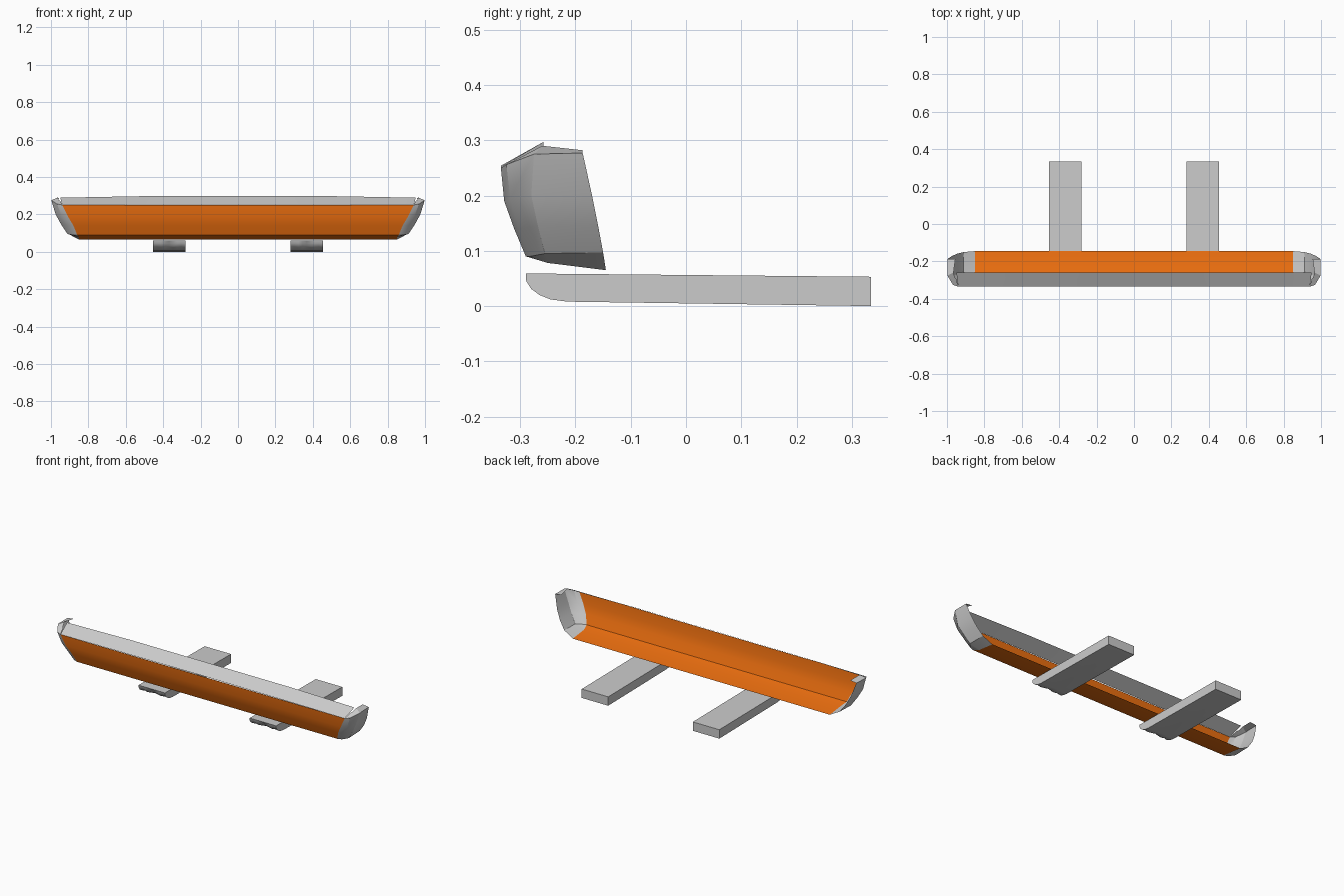
import bpy, bmesh, math

if "Cube" in bpy.data.objects:
    bpy.data.objects.remove(bpy.data.objects["Cube"])

orange = bpy.data.materials.new("orange_paint")
orange.diffuse_color = (0.85, 0.16, 0.005, 1)
orange.use_nodes = True
orange.node_tree.nodes["Principled BSDF"].inputs["Base Color"].default_value = orange.diffuse_color


def make(name, verts, faces, mat=None, angle=25):
    me = bpy.data.meshes.new(name)
    me.from_pydata(verts, [], faces)
    bm = bmesh.new()
    bm.from_mesh(me)
    bmesh.ops.remove_doubles(bm, verts=bm.verts, dist=1e-5)
    bmesh.ops.recalc_face_normals(bm, faces=bm.faces)
    bm.to_mesh(me)
    bm.free()
    ob = bpy.data.objects.new(name, me)
    bpy.context.collection.objects.link(ob)
    if mat:
        me.materials.append(mat)
    bpy.ops.object.select_all(action='DESELECT')
    ob.select_set(True)
    bpy.context.view_layer.objects.active = ob
    bpy.ops.object.shade_smooth_by_angle(angle=math.radians(angle))
    return ob


def loft(name, rows, mat=None, angle=25):
    n = len(rows[0])
    verts = [p for r in rows for p in r]
    faces = [(i*n+j, i*n+j+1, (i+1)*n+j+1, (i+1)*n+j)
             for i in range(len(rows)-1) for j in range(n-1)]
    return make(name, verts, faces, mat, angle)


def flip(rows, s):
    return [[(s*x, y, z) for x, y, z in r] for r in rows]


# orange blade: curved front sheet folding into the bottom lip (half width, y, z)
section = [(0.94, -0.335, 0.25), (0.91, -0.329, 0.19), (0.88, -0.311, 0.14),
           (0.86, -0.29, 0.09), (0.85, -0.25, 0.078), (0.85, -0.145, 0.065)]
loft("blade", [[(-x, y, z), (x, y, z)] for x, y, z in section], orange)

# grey top flap leaning back from the blade's upper edge
xs = [-1, -0.55, 0, 0.55, 1]
loft("top_flap", [
    [(0.94*t, -0.335, 0.25 + 0.004*(1-abs(t))) for t in xs],
    [(0.95*t, -0.258, 0.289 if abs(t) == 1 else 0.297) for t in xs]])

# wrap-around end caps: rows from bottom to top, points from front to rear
cap_rows = [
    [(0.86, -0.29, 0.09), (0.855, -0.27, 0.084), (0.85, -0.25, 0.078), (0.85, -0.145, 0.065)],
    [(0.86, -0.29, 0.09), (0.885, -0.282, 0.09), (0.912, -0.255, 0.095), (0.91, -0.15, 0.097)],
    [(0.88, -0.311, 0.14), (0.91, -0.302, 0.14), (0.945, -0.268, 0.145), (0.945, -0.159, 0.145)],
    [(0.91, -0.329, 0.19), (0.945, -0.318, 0.195), (0.975, -0.28, 0.2), (0.972, -0.17, 0.2)],
    [(0.94, -0.335, 0.25), (0.968, -0.325, 0.256), (0.998, -0.275, 0.275), (0.996, -0.187, 0.277)],
    [(0.95, -0.295, 0.271), (0.958, -0.285, 0.276), (0.965, -0.26, 0.29), (0.955, -0.187, 0.282)],
]
for s, side in ((1, "right"), (-1, "left")):
    loft("end_cap_" + side, flip(cap_rows, s), angle=30)

# skids with rounded, lobed noses
nose = [(-0.29, 0.059), (-0.289, 0.045), (-0.28, 0.031), (-0.265, 0.02),
        (-0.245, 0.012), (-0.215, 0.008)]
profile = nose + [(0.335, 0.0), (0.335, 0.053)]
for s, side in ((1, "right"), (-1, "left")):
    verts, faces = [], []
    n, steps = len(profile), 8
    for i in range(steps + 1):
        t = i / steps
        x = s * (0.28 + 0.175 * t)
        dip = 0.012 * math.cos(2 * math.pi * t) ** 2 * (0 < t < 1)
        for j, (y, z) in enumerate(profile):
            verts.append((x, y + (dip if 0 < j < 5 else 0), z))
    for i in range(steps):
        for j in range(n):
            k = (j + 1) % n
            faces.append((i*n+j, i*n+k, (i+1)*n+k, (i+1)*n+j))
    faces += [tuple(range(n)), tuple(range(steps*n, steps*n + n))]
    make("skid_" + side, verts, faces, angle=30)
